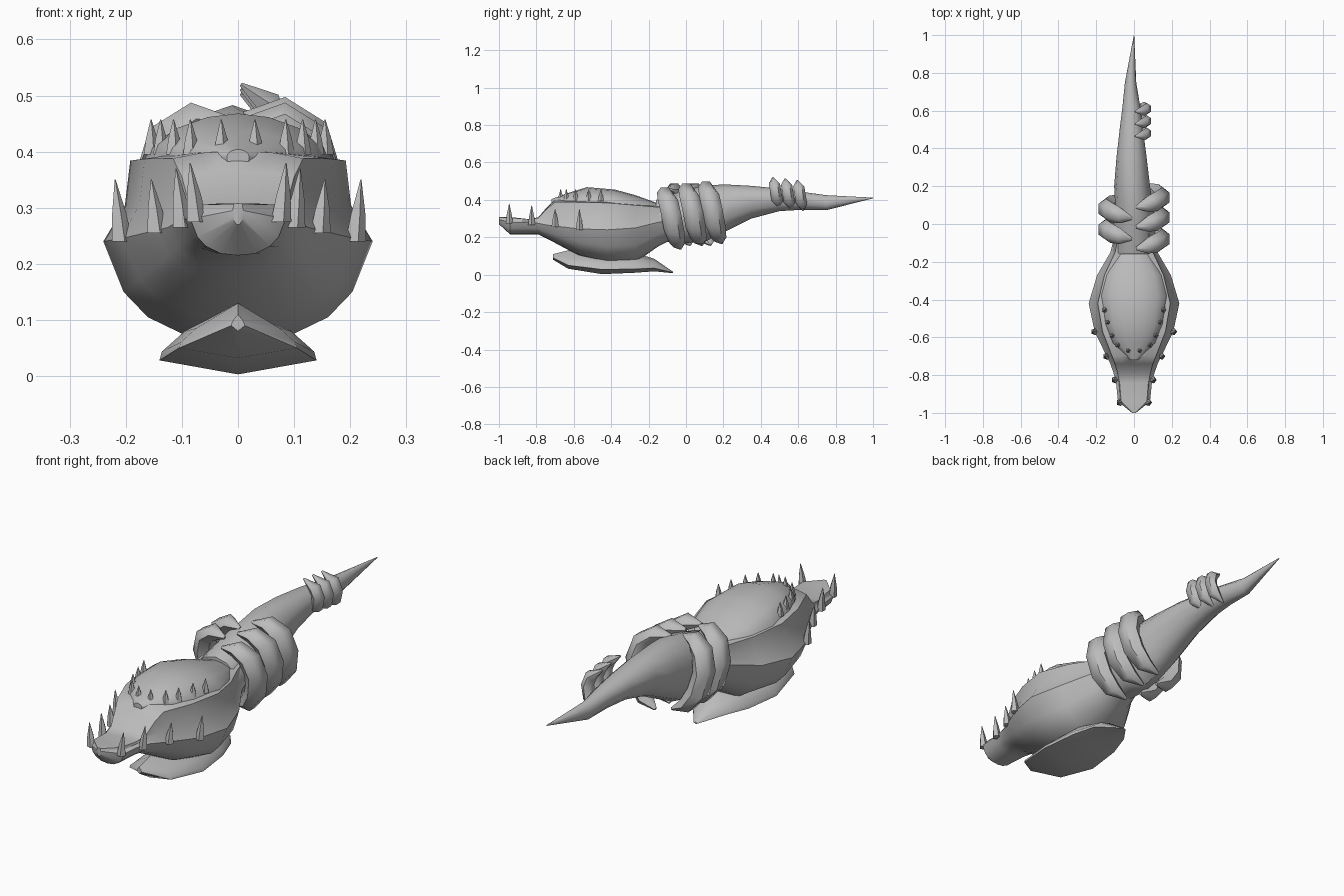
import bpy, bmesh, math
from mathutils import Vector

if "Cube" in bpy.data.objects:
    bpy.data.objects.remove(bpy.data.objects["Cube"])

hide = bpy.data.materials.new("grey_hide")
hide.use_nodes = True
GREY = (0.5, 0.5, 0.5, 1)
hide.diffuse_color = GREY
hide.node_tree.nodes["Principled BSDF"].inputs["Base Color"].default_value = GREY

# Half cross-sections as fractions of half width and of height above or below the middle
ROUND = [(math.sin(math.pi * i / 6), math.cos(math.pi * i / 6)) for i in range(7)]
DOMED = [(0, 1), (.35, .93), (.7, .72), (.92, .4), (1, 0), (.8, -.9), (0, -1)]
BROWED = [(0, 1), (.45, .97), (.8, .9), (.84, .4), (1, 0), (.85, -.5), (.67, -.75), (.36, -.95), (0, -1)]


def finish(bm, name, angle=40):
    bmesh.ops.recalc_face_normals(bm, faces=bm.faces)
    mesh = bpy.data.meshes.new(name)
    bm.to_mesh(mesh)
    bm.free()
    mesh.materials.append(hide)
    obj = bpy.data.objects.new(name, mesh)
    bpy.context.collection.objects.link(obj)
    bpy.ops.object.select_all(action='DESELECT')
    obj.select_set(True)
    bpy.context.view_layer.objects.active = obj
    bpy.ops.object.shade_smooth_by_angle(angle=math.radians(angle))
    return obj


def skin(bm, rings):
    """Bridge equal rings of points and cap both ends."""
    loops = [[bm.verts.new(p) for p in ring] for ring in rings]
    n = len(loops[0])
    for a, b in zip(loops, loops[1:]):
        for i in range(n):
            j = (i + 1) % n
            bm.faces.new((a[i], a[j], b[j], b[i]))
    bm.faces.new(loops[0])
    bm.faces.new(loops[-1])


def body_loft(name, stations, profile):
    """Stations: y, centre x, half width, middle z, top z, bottom z."""
    full = profile + [(-u, v) for u, v in reversed(profile[1:-1])]
    bm = bmesh.new()
    skin(bm, [[(cx + w * u, y, mid + v * (top - mid if v > 0 else mid - bot)) for u, v in full]
              for y, cx, w, mid, top, bot in stations])
    return finish(bm, name)


def claw(name, side, y, path, half_width, thick, slant, dz=0):
    """Tapered finger swept along a curved path of x, z points."""
    bm = bmesh.new()
    pts = [Vector((side * x, z + dz)) for x, z in path]
    last = len(pts) - 1
    rings = []
    for i, p in enumerate(pts):
        t = (pts[min(i + 1, last)] - pts[max(i - 1, 0)]).normalized()
        n = Vector((-t.y, t.x))
        f = i / last
        size = 0.15 + 0.85 * min(1, 1.5 * math.sin(math.pi * f))
        ring = []
        for k in range(6):
            a = math.tau * k / 6
            q = p + n * (math.sin(a) * thick * size)
            ring.append((q.x, y + slant * f + math.cos(a) * half_width * size, q.y))
        rings.append(ring)
    skin(bm, rings)
    return finish(bm, name, 55)


def spike(name, x, y, z, height, radius, lean=0.0):
    bm = bmesh.new()
    skin(bm, [[(x + lean * h + r * math.cos(a), y + r * math.sin(a), z + h)
               for a in (math.tau * k / 5 for k in range(5))]
              for h, r in ((0, radius), (height * 0.45, radius * 0.7), (height, 0.001))])
    return finish(bm, name)


# Head and snout
body_loft("head", [
    (-1.0, 0, .01, .295, .308, .27),
    (-.94, 0, .085, .28, .308, .215),
    (-.84, 0, .095, .28, .297, .215),
    (-.79, 0, .108, .275, .307, .215),
    (-.74, 0, .125, .265, .365, .19),
    (-.70, 0, .145, .26, .402, .17),
    (-.57, 0, .208, .245, .403, .10),
    (-.42, 0, .24, .24, .40, .06),
    (-.27, 0, .195, .25, .385, .065),
    (-.15, 0, .125, .28, .37, .15),
    (-.05, 0, .10, .30, .40, .2)], BROWED)

# Raised skull dome
body_loft("skull_dome", [
    (-.72, 0, .02, .39, .404, .36),
    (-.63, 0, .115, .385, .437, .34),
    (-.53, 0, .155, .375, .468, .33),
    (-.38, 0, .18, .365, .455, .32),
    (-.27, 0, .155, .345, .425, .31),
    (-.16, 0, .095, .33, .385, .30)], DOMED)

# Tail tapering to a point
body_loft("tail", [
    (-.16, 0, .11, .30, .40, .18),
    (0, 0, .11, .31, .455, .17),
    (.1, 0, .10, .34, .475, .175),
    (.2, -.01, .095, .36, .483, .225),
    (.35, -.013, .08, .40, .475, .30),
    (.5, -.014, .062, .405, .46, .34),
    (.62, -.014, .047, .40, .443, .347),
    (.75, -.018, .03, .385, .425, .345),
    (1.0, 0, .001, .41, .412, .408)], ROUND)

# Keeled lower jaw: y, flange half width, keel z, flange z, upper half width, upper z, ridge z
bm = bmesh.new()
rings = []
for y, w, keel, flange, uw, uz, ridge in [
        (-.71, .012, .08, .09, .008, .10, .11),
        (-.63, .105, .032, .05, .075, .085, .13),
        (-.45, .14, .003, .028, .095, .08, .12),
        (-.28, .12, .01, .03, .08, .085, .12),
        (-.17, .085, .018, .035, .05, .07, .085),
        (-.07, .01, .008, .012, .006, .014, .016)]:
    half = [(w, flange), (w * .97, flange + (uz - flange) * .3), (uw, uz)]
    ring = [(0, keel)] + half + [(0, ridge)] + [(-x, z) for x, z in reversed(half)]
    rings.append([(x, y, z) for x, z in ring])
skin(bm, rings)
finish(bm, "lower_jaw", 35)

# Large claws wrapped round the tail base
big = [(.01, .455), (.075, .458), (.125, .42), (.148, .345), (.13, .255), (.085, .19), (.02, .16)]
for i, (side, y, dz) in enumerate([(1, -.13, -.02), (1, -.015, 0), (1, .09, .01),
                                   (-1, -.08, 0), (-1, .03, 0)]):
    claw(f"grip_claw_{i + 1}", side, y, big, .054, .045, .10, dz)

# Small claws near the tail tip
small = [(.005, .52), (.055, .487), (.068, .445), (.055, .395), (.01, .36)]
for i in range(3):
    claw(f"tail_claw_{i + 1}", 1, .465 + .065 * i, small, .03, .026, .03, -.008 * i)

# Mirrored spikes: rim teeth, then larger tusks on snout and cheeks
rim = [(.03, -.67), (.085, -.64), (.115, -.59), (.138, -.52), (.155, -.455)]
tusks = [(.075, -.945, .275, .105), (.1, -.825, .265, .105),
         (.145, -.70, .255, .095), (.208, -.57, .24, .11)]
for label, s in (("left", 1), ("right", -1)):
    for i, (x, y) in enumerate(rim):
        spike(f"{label}_rim_tooth_{i + 1}", s * x, y, .395, .062, .016)
    for i, (x, y, z, h) in enumerate(tusks):
        spike(f"{label}_tusk_{i + 1}", s * x, y, z, h, .02, s * .1)
